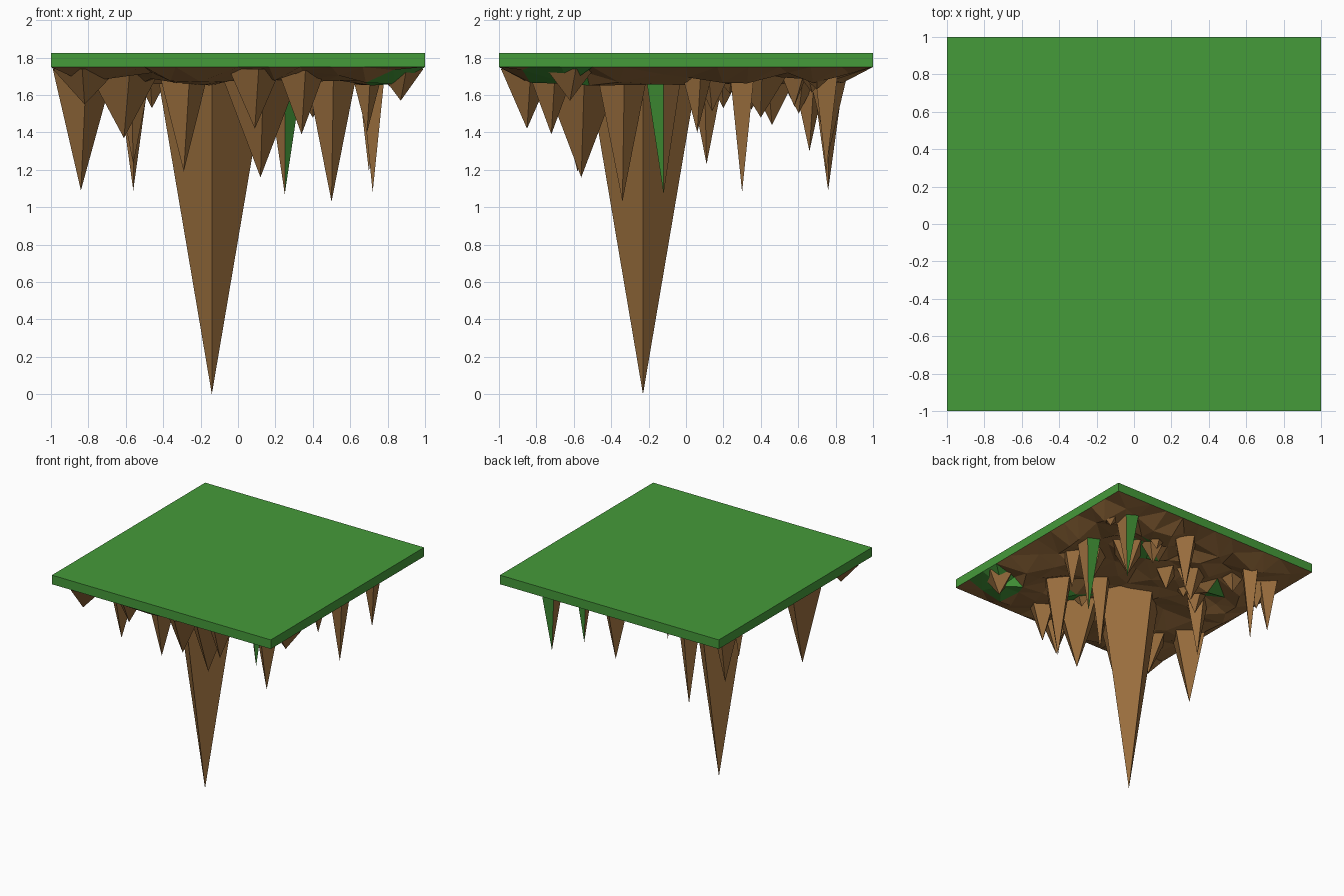
import bpy, bmesh, math, random

if "Cube" in bpy.data.objects:
    bpy.data.objects.remove(bpy.data.objects["Cube"])

random.seed(4)
TOP, RIM, ROOT = 1.825, 1.75, 1.738


def material(name, rgb):
    m = bpy.data.materials.new(name)
    m.diffuse_color = (*rgb, 1)
    m.use_nodes = True
    m.node_tree.nodes["Principled BSDF"].inputs["Base Color"].default_value = m.diffuse_color
    return m


grass = material("grass green", (0.06, 0.325, 0.042))
earth = material("earth brown", (0.32, 0.155, 0.047))


def finish(bm, name, mats):
    me = bpy.data.meshes.new(name)
    bm.to_mesh(me)
    bm.free()
    for m in mats:
        me.materials.append(m)
    ob = bpy.data.objects.new(name, me)
    bpy.context.collection.objects.link(ob)


# Grass slab, open underneath where the earth closes it
bm = bmesh.new()
bmesh.ops.create_cube(bm, size=2)
for v in bm.verts:
    v.co.z = TOP if v.co.z > 0 else RIM
bm.normal_update()
bottom = [f for f in bm.faces if f.normal.z < -0.5]
bmesh.ops.delete(bm, geom=bottom, context='FACES_ONLY')
finish(bm, "grass_slab", [grass])

# Lumpy earth underside: jittered grid pinned to the slab rim, grassy near a few spots
SPOTS = [(.85, -.70, .19), (.31, -.42, .13), (.32, .50, .12), (-.52, .33, .10)]
bm = bmesh.new()
bmesh.ops.create_grid(bm, x_segments=12, y_segments=12, size=1)
for v in bm.verts:
    if max(abs(v.co.x), abs(v.co.y)) > 0.99:
        v.co.z = RIM
    else:
        v.co.x += random.uniform(-.05, .05)
        v.co.y += random.uniform(-.05, .05)
        v.co.z = random.uniform(1.65, 1.74)
bmesh.ops.triangulate(bm, faces=bm.faces[:])
bmesh.ops.reverse_faces(bm, faces=bm.faces[:])
for f in bm.faces:
    c = f.calc_center_median()
    f.material_index = int(any(math.hypot(c.x - x, c.y - y) < r for x, y, r in SPOTS))
finish(bm, "earth_underside", [earth, grass])


# Hanging rock spike: four-sided pyramid, tip down; green_side picks one grassy face
def spike(name, x, y, tip, r, turn=0.0, green_side=None):
    bm = bmesh.new()
    apex = bm.verts.new((x, y, tip))
    ring = []
    for i in range(4):
        a = turn + math.pi / 2 * i
        px, py = x + r * math.cos(a), y + r * math.sin(a)
        ring.append(bm.verts.new((max(-.99, min(.99, px)), max(-.99, min(.99, py)), ROOT)))
    for i in range(4):
        f = bm.faces.new((ring[(i + 1) % 4], ring[i], apex))
        f.material_index = int(i == green_side)
    finish(bm, name, [earth, grass])


spike("main_spike", -.14, -.23, 0, .295)

# Secondary spikes: x, y, tip height, half width
SPIKES = [
    (-.84, -.32, 1.09, .18),
    (-.56, .76, 1.09, .09),
    (-.82, .66, 1.30, .10),
    (-.29, -.58, 1.19, .14),
    (-.61, -.55, 1.37, .20),
    (.12, -.56, 1.16, .22),
    (.09, -.85, 1.42, .14),
    (.34, -.72, 1.39, .13),
    (.50, -.34, 1.03, .14),
    (.11, .76, 1.28, .11),
    (-.56, .11, 1.23, .10),
    (.69, .06, 1.40, .09),
    (.40, .40, 1.48, .16),
    (-.20, .46, 1.44, .15),
    (-.46, .20, 1.53, .11),
    (.87, -.62, 1.57, .13),
    (-.82, -.85, 1.55, .18),
    (.83, .70, 1.63, .12),
]
for n, (x, y, tip, r) in enumerate(SPIKES, 1):
    spike(f"rock_spike_{n:02d}", x, y, tip, r, random.uniform(-.2, .3))

# Spikes with one grassy side
spike("mossy_spike_front", .25, -.12, 1.07, .10, 0, 3)
spike("mossy_spike_middle", .72, .30, 1.08, .095, -math.pi / 4, 1)
spike("mossy_spike_back", .70, .75, 1.19, .09, -math.pi / 4, 1)

# Short stubs between the spikes
for n in range(1, 9):
    spike(f"rock_stub_{n}", random.uniform(-.8, .8), random.uniform(-.8, .8),
          random.uniform(1.5, 1.62), random.uniform(.08, .13), random.uniform(0, 1.5))
